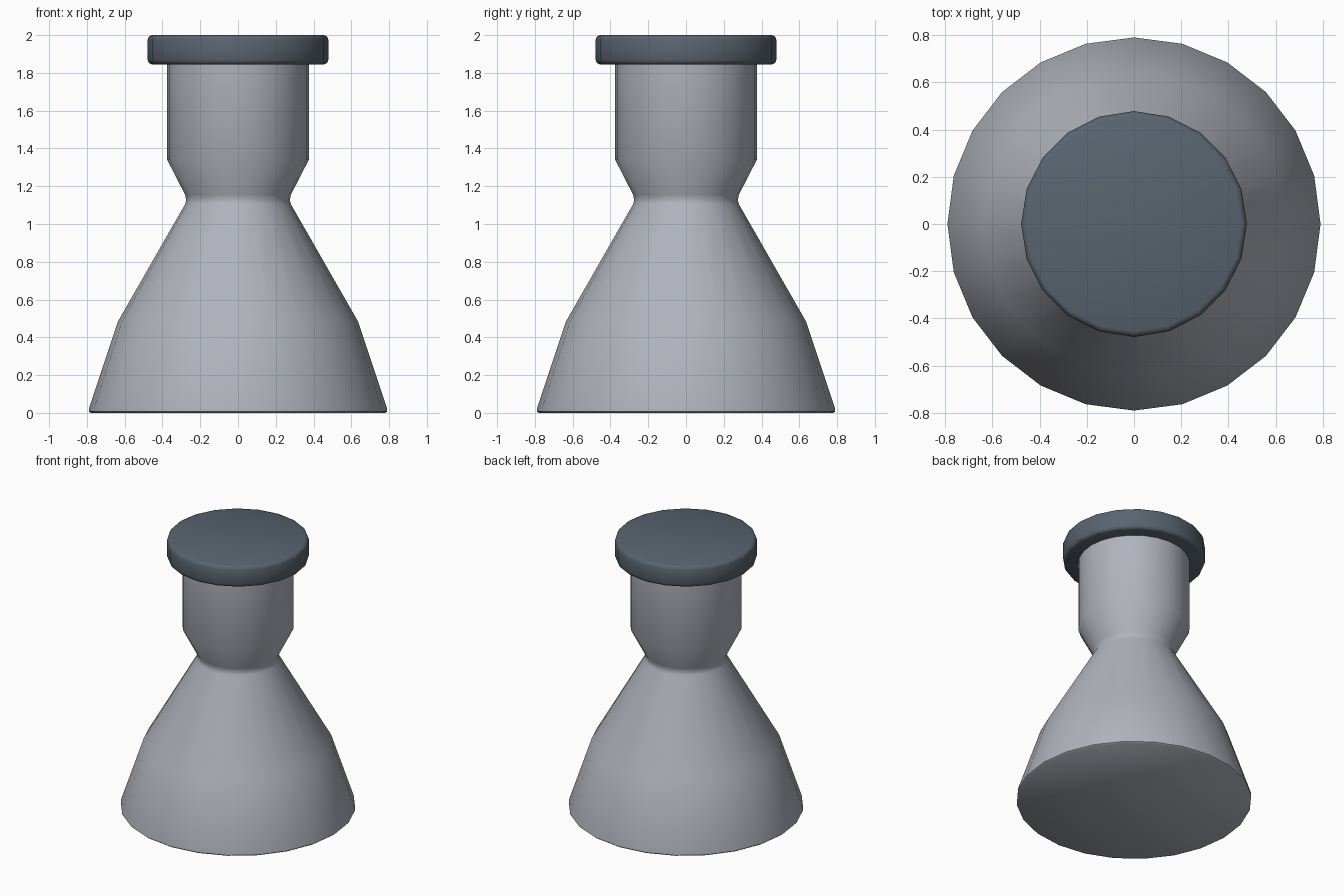
import bpy
import math

cube = bpy.data.objects.get("Cube")
if cube:
    bpy.data.objects.remove(cube, do_unlink=True)


def make_material(name, rgb):
    mat = bpy.data.materials.new(name)
    mat.use_nodes = True
    mat.diffuse_color = (*rgb, 1)
    mat.node_tree.nodes["Principled BSDF"].inputs["Base Color"].default_value = (*rgb, 1)
    return mat


def lathe(name, profile, sides, mat):
    """Turn a (radius, height) profile around z and close both ends."""
    verts, faces = [], []
    for r, z in profile:
        for i in range(sides):
            a = math.tau * i / sides
            verts.append((r * math.cos(a), r * math.sin(a), z))
    for k in range(len(profile) - 1):
        for i in range(sides):
            j = (i + 1) % sides
            low, high = k * sides, (k + 1) * sides
            faces.append((low + i, low + j, high + j, high + i))
    faces.append(tuple(reversed(range(sides))))
    faces.append(tuple(range(len(verts) - sides, len(verts))))
    mesh = bpy.data.meshes.new(name)
    mesh.from_pydata(verts, [], faces)
    mesh.materials.append(mat)
    obj = bpy.data.objects.new(name, mesh)
    bpy.context.collection.objects.link(obj)
    bpy.ops.object.select_all(action="DESELECT")
    obj.select_set(True)
    bpy.context.view_layer.objects.active = obj
    bpy.ops.object.shade_smooth_by_angle(angle=math.radians(50))
    return obj


light_grey = make_material("light grey", (0.44, 0.455, 0.51))
slate = make_material("dark slate", (0.10, 0.128, 0.16))

# Flared foot, narrow waist and straight neck
lathe("body", [(0.78, 0), (0.79, 0.008), (0.79, 0.02), (0.635, 0.485),
               (0.28, 1.105), (0.274, 1.125), (0.28, 1.155),
               (0.375, 1.34), (0.375, 1.86)], 24, light_grey)

# Disc cap with softened rims
lathe("cap", [(0.455, 1.845), (0.471, 1.852), (0.478, 1.868),
              (0.478, 1.977), (0.471, 1.993), (0.455, 2.0)], 20, slate)
